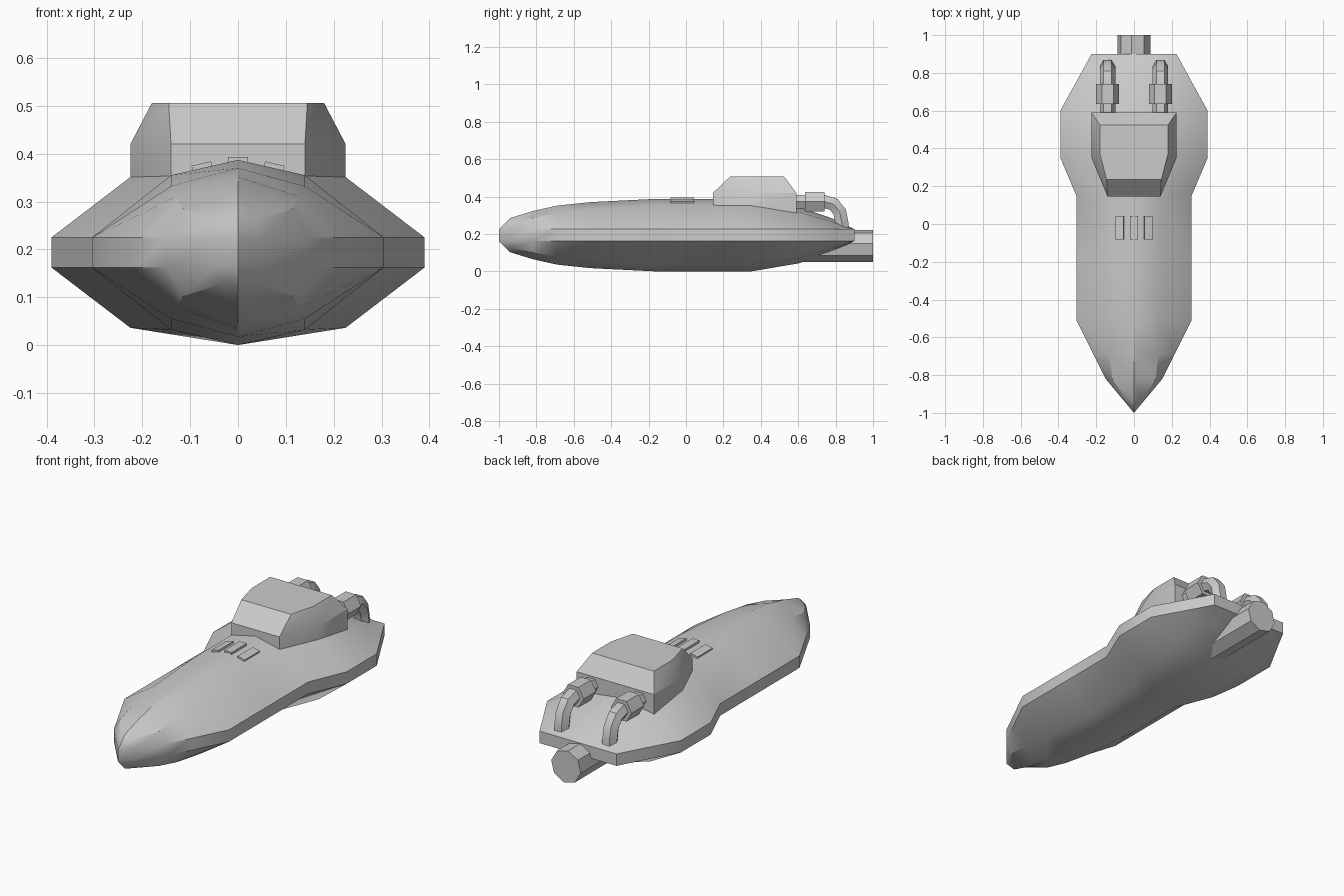
import bpy, bmesh
from math import cos, sin, pi, radians

if "Cube" in bpy.data.objects:
    bpy.data.objects.remove(bpy.data.objects["Cube"])


def loft(name, rings, smooth=30):
    """Skin a series of closed rings and cap both ends."""
    bm = bmesh.new()
    vs = [[bm.verts.new(p) for p in r] for r in rings]
    n = len(vs[0])
    for a, b in zip(vs, vs[1:]):
        for i in range(n):
            j = (i + 1) % n
            bm.faces.new((a[i], a[j], b[j], b[i]))
    bm.faces.new(vs[0])
    bm.faces.new(vs[-1])
    bmesh.ops.remove_doubles(bm, verts=bm.verts, dist=0.0005)
    bmesh.ops.dissolve_degenerate(bm, edges=bm.edges, dist=0.0005)
    bmesh.ops.recalc_face_normals(bm, faces=bm.faces)
    me = bpy.data.meshes.new(name)
    bm.to_mesh(me)
    bm.free()
    ob = bpy.data.objects.new(name, me)
    bpy.context.collection.objects.link(ob)
    if smooth:
        bpy.ops.object.select_all(action='DESELECT')
        ob.select_set(True)
        bpy.context.view_layer.objects.active = ob
        bpy.ops.object.shade_smooth_by_angle(angle=radians(smooth))
    return ob


def tube(name, x, path, r, sides, turn=0):
    """Tube in a plane of constant x along a (y, z, tilt) path."""
    rings = []
    for y, z, tilt in path:
        t = radians(tilt)
        ring = []
        for i in range(sides):
            a = 2 * pi * i / sides + turn
            u, v = r * cos(a), r * sin(a)
            ring.append((x + u, y + v * sin(t), z + v * cos(t)))
        rings.append(ring)
    return loft(name, rings)


# Hull: stations of (y, band half width, shoulder x, shoulder z, ridge z)
MID = 0.387
stations = [
    (-1.0, 0, 0, 0.225, 0.225),
    (-0.94, 0.05, 0.035, 0.26, 0.285),
    (-0.82, 0.15, 0.115, 0.285, 0.322),
    (-0.69, 0.215, 0.13, 0.31, 0.351),
    (-0.51, 0.305, 0.14, 0.332, 0.37),
    (-0.17, 0.305, 0.14, 0.355, 0.387),
    (0.15, 0.305, 0.14, 0.355, 0.387),
    (0.35, 0.39, 0.225, 0.351, 0.387),
    (0.60, 0.39, 0.215, 0.318, 0.345),
    (0.79, 0.285, 0.18, 0.262, 0.28),
    (0.90, 0.225, 0.14, 0.225, 0.225),
]
rings = []
for y, w, sx, sz, rz in stations:
    half = [(w, 0.225), (sx, sz), (0, rz), (-sx, sz), (-w, 0.225)]
    rings.append([(x, y, z) for x, z in half]
                 + [(x, y, MID - z) for x, z in reversed(half)])
loft("hull", rings)


# Cabin with narrowed front and chamfered roof
def cabin_ring(z, yf, xf, ym, xm, yb):
    right = [(xf, yf), (xm, ym), (xm, yb)]
    return [(x, y, z) for x, y in right] + [(-x, y, z) for x, y in reversed(right)]


loft("cabin", [
    cabin_ring(0.30, 0.145, 0.14, 0.35, 0.225, 0.59),
    cabin_ring(0.42, 0.145, 0.14, 0.35, 0.225, 0.59),
    cabin_ring(0.506, 0.235, 0.145, 0.37, 0.18, 0.525),
], smooth=25)

# Exhaust nozzle
tube("exhaust_nozzle", 0, [(0.55, 0.136, 0), (1.0, 0.136, 0)], 0.087, 8, radians(8))

# Rear pipes with hexagonal sleeves
bend = [(0.56, 0.372, 0), (0.745, 0.372, 0), (0.79, 0.358, 35),
        (0.822, 0.317, 68), (0.833, 0.26, 90), (0.833, 0.19, 90)]
for side, s in (("left", -1), ("right", 1)):
    tube("pipe_" + side, s * 0.14, bend, 0.041, 6)
    tube("pipe_sleeve_" + side, s * 0.14, [(0.635, 0.372, 0), (0.74, 0.372, 0)], 0.061, 6)

# Deck vents lying on the sloped foredeck
for i, name in ((-1, "left"), (0, "centre"), (1, "right")):
    bpy.ops.mesh.primitive_cube_add(
        size=1, location=(i * 0.074, -0.02, 0.381 - 0.014 * abs(i)),
        rotation=(0, i * radians(13), 0))
    vent = bpy.context.object
    vent.name = "deck_vent_" + name
    vent.scale = (0.042, 0.125, 0.025)
